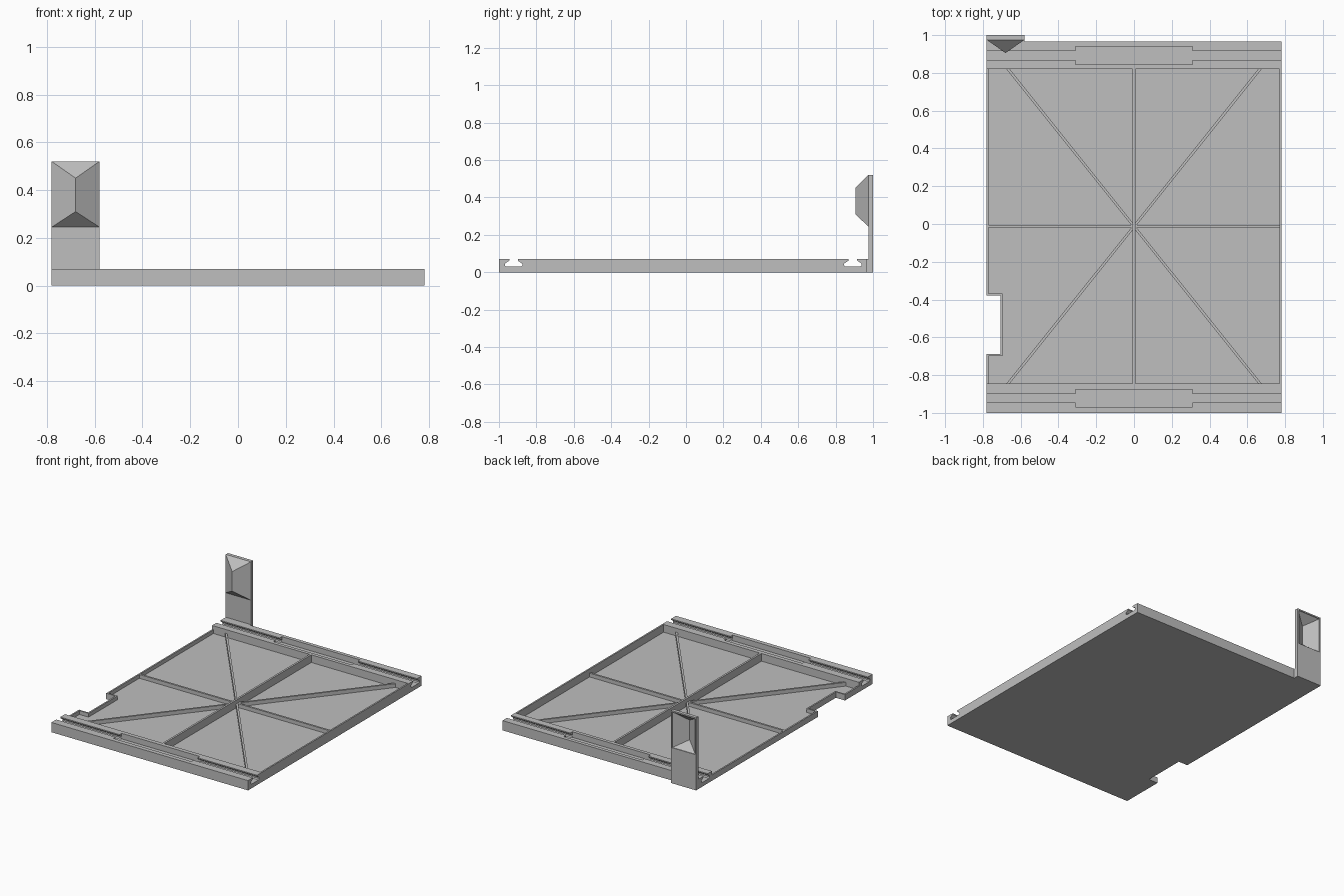
import bpy, bmesh, math
from mathutils import Vector

if "Cube" in bpy.data.objects:
    bpy.data.objects.remove(bpy.data.objects["Cube"], do_unlink=True)

grey = bpy.data.materials.new("plain grey")
grey.use_nodes = True
colour = (0.52, 0.52, 0.52, 1)
grey.diffuse_color = colour
grey.node_tree.nodes["Principled BSDF"].inputs["Base Color"].default_value = colour

HALF_X, FRONT, BACK = 0.78, -1.0, 0.965      # tray outline
POCKET_FRONT, POCKET_BACK = -0.845, 0.82     # recessed area
FLOOR, LOW, TOP = 0.015, 0.042, 0.07         # heights


def finish(name, bm):
    bmesh.ops.recalc_face_normals(bm, faces=bm.faces)
    mesh = bpy.data.meshes.new(name)
    bm.to_mesh(mesh)
    bm.free()
    mesh.materials.append(grey)
    ob = bpy.data.objects.new(name, mesh)
    bpy.context.collection.objects.link(ob)
    return ob


def extrude(bm, points, offset):
    face = bm.faces.new([bm.verts.new(p) for p in points])
    new = bmesh.ops.extrude_face_region(bm, geom=[face])["geom"]
    verts = [v for v in new if isinstance(v, bmesh.types.BMVert)]
    bmesh.ops.translate(bm, verts=verts, vec=offset)


def prism(name, outline, z0, z1):
    bm = bmesh.new()
    extrude(bm, [(x, y, z0) for x, y in outline], (0, 0, z1 - z0))
    return finish(name, bm)


def box(name, x0, x1, y0, y1, z0, z1):
    return prism(name, [(x0, y0), (x1, y0), (x1, y1), (x0, y1)], z0, z1)


def hull(name, points):
    bm = bmesh.new()
    for p in points:
        bm.verts.new(p)
    bmesh.ops.convex_hull(bm, input=bm.verts[:])
    bmesh.ops.dissolve_limit(bm, angle_limit=0.01, verts=bm.verts[:], edges=bm.edges[:])
    return finish(name, bm)


# Floor with the side notch
NX, N0, N1, W = -0.707, -0.687, -0.379, 0.011
notch = [(-HALF_X, N0), (NX, N0), (NX, N1), (-HALF_X, N1)]
prism("floor", [(-HALF_X, BACK), (HALF_X, BACK), (HALF_X, FRONT), (-HALF_X, FRONT)][::-1][:1]
      + [(HALF_X, FRONT), (HALF_X, BACK), (-HALF_X, BACK)] + notch[::-1], 0, FLOOR)

# Low wall that follows the notch, and the tall wall opposite
inner = [(-HALF_X + W, N0 - W), (NX + W, N0 - W), (NX + W, N1 + W), (-HALF_X + W, N1 + W)]
prism("notched_wall",
      [(-HALF_X, POCKET_FRONT)] + notch + [(-HALF_X, POCKET_BACK), (-HALF_X + W, POCKET_BACK)]
      + inner[::-1] + [(-HALF_X + W, POCKET_FRONT)], FLOOR, LOW)
box("tall_wall", HALF_X - W, HALF_X, POCKET_FRONT, POCKET_BACK, FLOOR, TOP)


# End rails, each with an undercut slot that opens wide in the middle
def rail(name, y0, y1, centre):
    narrow, wide, base = 0.023, 0.047, 0.03
    undercut = [(-narrow, TOP), (-narrow, 0.062), (-wide, 0.046), (-wide, 0.036), (-wide + 0.008, base)]
    open_slot = [(-wide, TOP), (-wide, base)]
    bm = bmesh.new()
    for x0, x1, half in ((-HALF_X, -0.31, undercut), (-0.31, 0.31, open_slot), (0.31, HALF_X, undercut)):
        slot = half + [(-y, z) for y, z in reversed(half)]
        section = [(y0, FLOOR), (y0, TOP)] + [(centre + y, z) for y, z in slot] + [(y1, TOP), (y1, FLOOR)]
        extrude(bm, [(x0, y, z) for y, z in section], (x1 - x0, 0, 0))
    return finish(name, bm)


rail("front_rail", FRONT, POCKET_FRONT, -0.922)
rail("back_rail", POCKET_BACK, BACK, 0.892)


# Stiffening ribs
def rib(name, start, end, top):
    a, b = Vector(start), Vector(end)
    d = (b - a).normalized()
    side = Vector((-d.y, d.x)) * 0.007
    prism(name, [a - side, b - side, b + side, a + side], FLOOR, top)


MID = (POCKET_FRONT + POCKET_BACK) / 2
rib("long_rib", (0, POCKET_FRONT), (0, POCKET_BACK), TOP)
rib("cross_rib", (-HALF_X + W, MID), (HALF_X - W, MID), LOW)
for s, label in ((1, "rising"), (-1, "falling")):
    rib(label + "_diagonal_rib", (-0.67 * s, POCKET_FRONT - 0.004), (0.67 * s, POCKET_BACK + 0.004), LOW)

# Upright tab at the back corner
X0, X1, PLATE, REAR = -HALF_X, -0.58, 0.975, 1.0
Z0, Z1 = 0.245, 0.52
XM = (X0 + X1) / 2
box("tab_foot", X0, X1, BACK, PLATE, 0, TOP)
box("tab_stem", X0, X1, PLATE, REAR, 0, Z0)


def wedge(name, inset, base, rear, ridge):
    corners = [(x, y, z) for x in (X0 + inset, X1 - inset) for y in (base, rear)
               for z in (Z0 + inset, Z1 - inset)]
    return hull(name, corners + [(XM, ridge, 0.31), (XM, ridge, 0.45)])


# Faceted finger catch, hollow behind
catch = wedge("tab_catch", 0, PLATE, REAR, 0.905)
hollow = wedge("catch_hollow_cutter", 0.01, 0.995, 1.02, 0.93)
hollow.hide_render = True
hollow.hide_viewport = True
cut = catch.modifiers.new("hollow", "BOOLEAN")
cut.operation = "DIFFERENCE"
cut.solver = "EXACT"
cut.object = hollow
